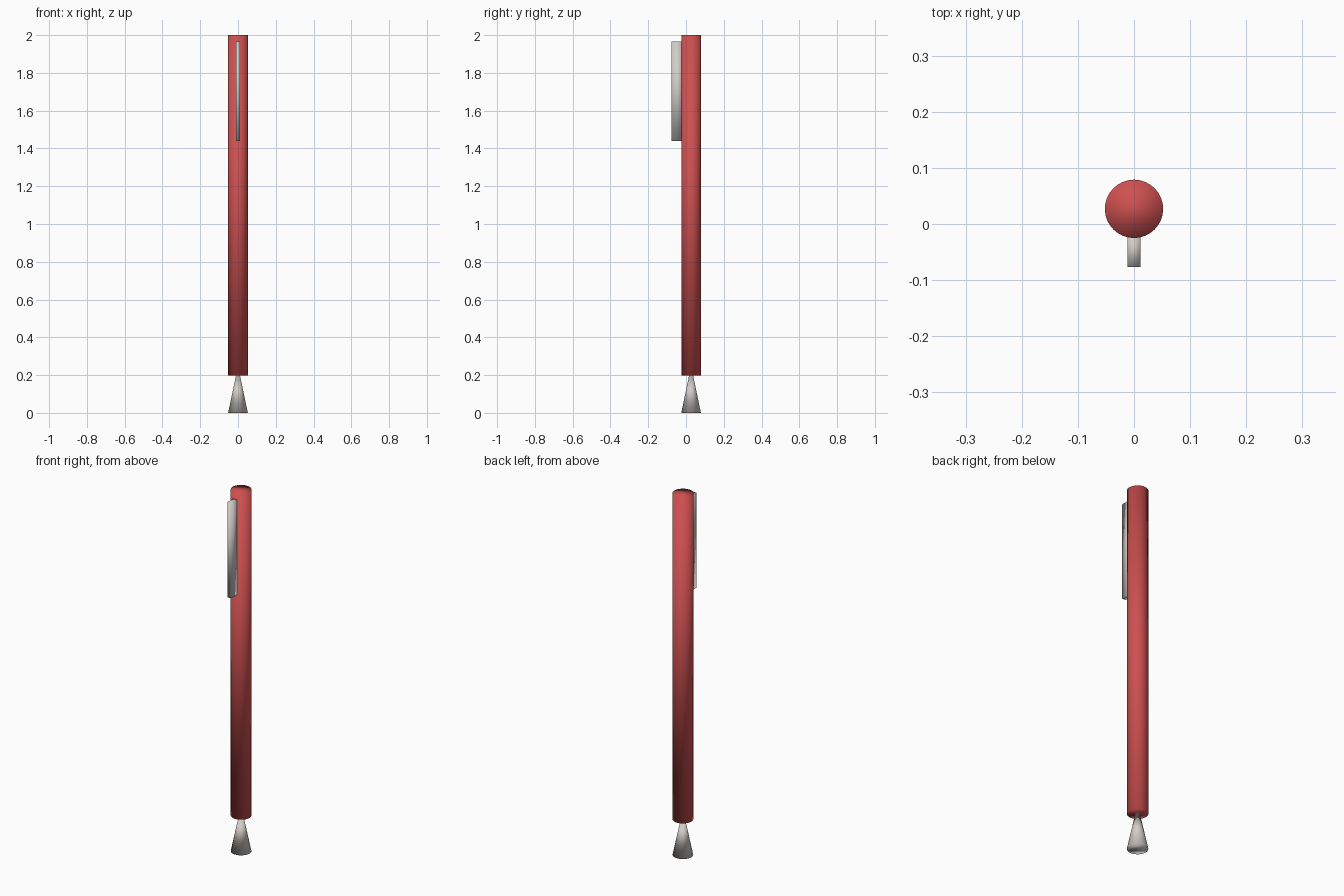
import bpy

cube = bpy.data.objects.get("Cube")
if cube:
    bpy.data.objects.remove(cube, do_unlink=True)

RADIUS = 0.052
AXIS_Y = 0.027


def make_material(name, rgb):
    mat = bpy.data.materials.new(name)
    mat.use_nodes = True
    color = (*rgb, 1.0)
    mat.diffuse_color = color
    mat.node_tree.nodes["Principled BSDF"].inputs["Base Color"].default_value = color
    return mat


def finish(name, mat):
    obj = bpy.context.object
    obj.name = name
    obj.data.materials.append(mat)
    bpy.ops.object.transform_apply(location=False, rotation=False, scale=True)
    bpy.ops.object.shade_smooth()
    return obj


def make_cone(name, mat, bottom, top, z_low, z_high):
    bpy.ops.mesh.primitive_cone_add(
        vertices=32, radius1=bottom, radius2=top, depth=z_high - z_low,
        location=(0, AXIS_Y, (z_low + z_high) / 2))
    return finish(name, mat)


red = make_material("red lacquer", (0.62, 0.08, 0.08))
metal = make_material("pale metal", (0.64, 0.61, 0.58))

# Barrel, softly shaded over its flat ends
make_cone("barrel", red, RADIUS, RADIUS, 0.197, 2.0)

# Flared tip, its point buried in the barrel
make_cone("tip", metal, RADIUS, 0, 0, 0.25)

# Pocket clip, a flat bar set into the front of the barrel
clip_front, clip_back = -0.077, -0.015
clip_low, clip_high = 1.44, 1.965
bpy.ops.mesh.primitive_cube_add(
    size=1, location=(0, (clip_front + clip_back) / 2, (clip_low + clip_high) / 2))
bpy.context.object.scale = (0.023, clip_back - clip_front, clip_high - clip_low)
finish("clip", metal)
